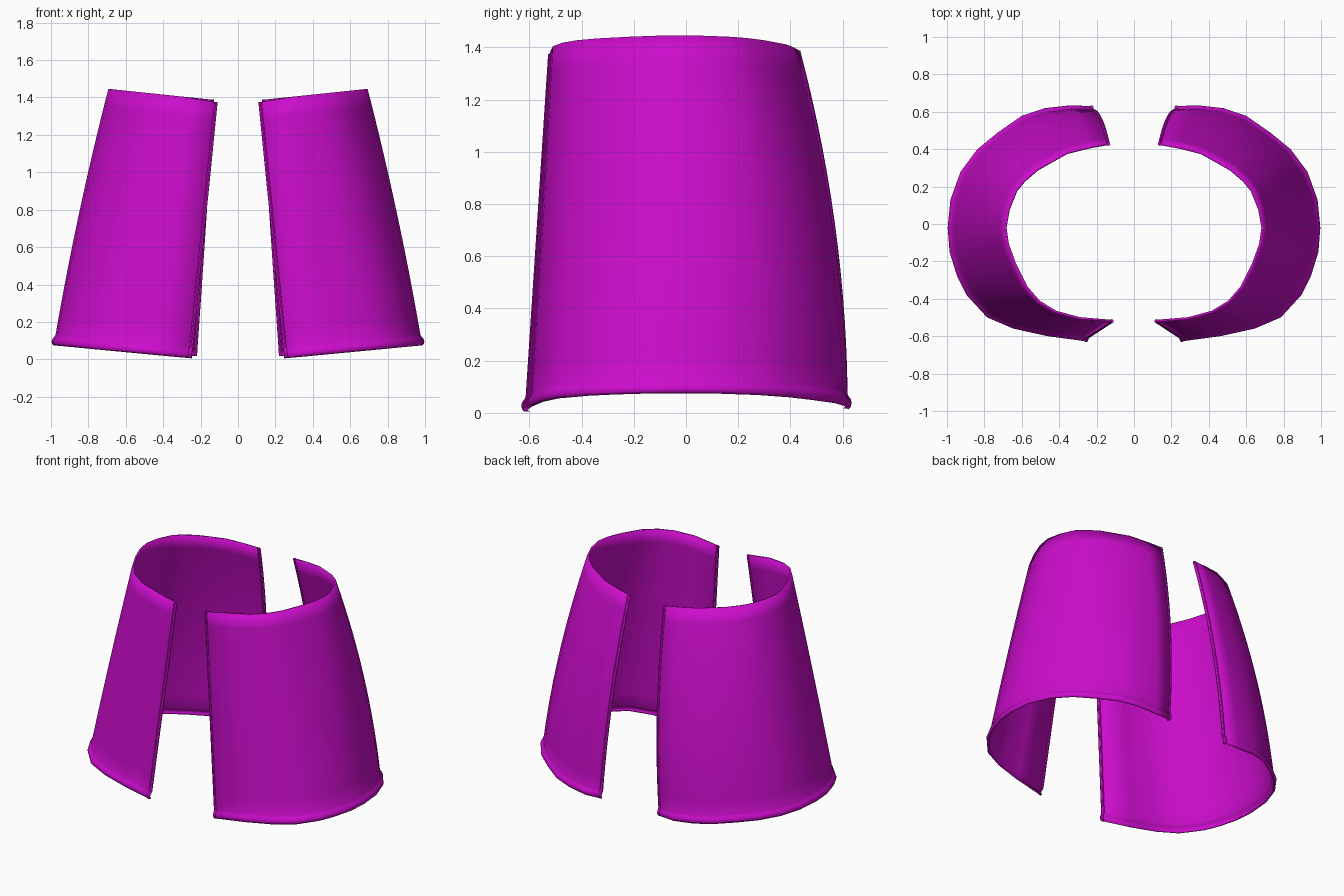
import bpy, bmesh, math
from mathutils import Vector

if "Cube" in bpy.data.objects:
    bpy.data.objects.remove(bpy.data.objects["Cube"])

magenta = bpy.data.materials.new("magenta cloth")
magenta.diffuse_color = (0.6, 0.004, 0.6, 1)
magenta.use_nodes = True
magenta.node_tree.nodes["Principled BSDF"].inputs["Base Color"].default_value = magenta.diffuse_color

# Plan outlines of the right panel, from the front edge round to the back edge
BOTTOM = [(.25, -.63), (.47, -.60), (.65, -.56), (.79, -.50), (.90, -.38), (.95, -.28),
          (.99, -.15), (1.0, -.02), (.985, .13), (.93, .28), (.84, .40), (.73, .49),
          (.60, .58), (.48, .62), (.34, .635), (.22, .63)]
TOP = [(.11, -.525), (.29, -.51), (.42, -.475), (.51, -.42), (.58, -.34), (.64, -.22),
       (.68, -.11), (.693, -.02), (.675, .08), (.635, .18), (.59, .235), (.52, .295),
       (.45, .335), (.36, .385), (.24, .415), (.13, .435)]
# Rolled hem: height along the panel and outward swell
HEM = [(0, .002), (.006, .011), (.016, .015), (.026, .012), (.034, .004), (.04, 0)]
ROWS = HEM + [(.04 + .96 * i / 14, 0) for i in range(1, 15)]


def panel_point(i, t, swell):
    b, top = Vector(BOTTOM[i]), Vector(TOP[i])
    along = Vector(BOTTOM[min(i + 1, 15)]) - Vector(BOTTOM[max(i - 1, 0)])
    out = Vector((along.y, -along.x)).normalized()
    # The panel bows outward, most of all at the back
    bow = .015 * min(1, max(0, (b.y + .5) / .4)) + .03 * min(1, max(0, b.y / .5))
    p = (b - out * .015).lerp(top, t) + out * (swell + bow * 4 * t * (1 - t))
    z0 = .005 + .07 * (b.x - .25) / .75 + (.015 if i == 15 else 0)
    z1 = 1.385 + .105 * (top.x - .11) - (.012 if i == 0 else 0)
    return Vector((p.x, p.y, z0 + (z1 - z0) * t))


def finish(obj):
    obj.data.materials.append(magenta)
    bpy.ops.object.select_all(action='DESELECT')
    obj.select_set(True)
    bpy.context.view_layer.objects.active = obj
    bpy.ops.object.shade_smooth_by_angle(angle=math.radians(40))


def make_mesh(name, grid, side, closed):
    bm = bmesh.new()
    vs = [[bm.verts.new((p.x * side, p.y, p.z)) for p in row] for row in grid]
    n = len(vs[0])
    for lo, hi in zip(vs, vs[1:]):
        for j in range(n if closed else n - 1):
            k = (j + 1) % n
            face = [lo[j], lo[k], hi[k], hi[j]]
            bm.faces.new(face if side > 0 else face[::-1])
    if closed:
        bm.faces.new(vs[0])
        bm.faces.new(vs[-1])
        bmesh.ops.recalc_face_normals(bm, faces=bm.faces)
    mesh = bpy.data.meshes.new(name)
    bm.to_mesh(mesh)
    bm.free()
    obj = bpy.data.objects.new(name, mesh)
    bpy.context.collection.objects.link(obj)
    finish(obj)
    return obj


for label, side in (("right", 1), ("left", -1)):
    # Curved cloth panel
    sheet = [[panel_point(i, t, s) for i in range(16)] for t, s in ROWS]
    panel = make_mesh(label + "_panel", sheet, side, False)
    solid = panel.modifiers.new("cloth thickness", 'SOLIDIFY')
    solid.thickness = .012
    solid.offset = -1
    # Rounded hems along the open front and back edges
    for part, col, nxt in (("front", 0, 1), ("back", 15, 14)):
        rings = []
        for t, s in ROWS:
            p = panel_point(col, t, s)
            inward = (panel_point(nxt, t, s) - p).normalized()
            c = p + inward * .009 + Vector((0, -.006 if col else .006, 0))
            rings.append([c + Vector((math.cos(a), math.sin(a), 0)) * .01
                          for a in (math.tau * k / 8 for k in range(8))])
        make_mesh(label + "_" + part + "_hem", rings, side, True)
